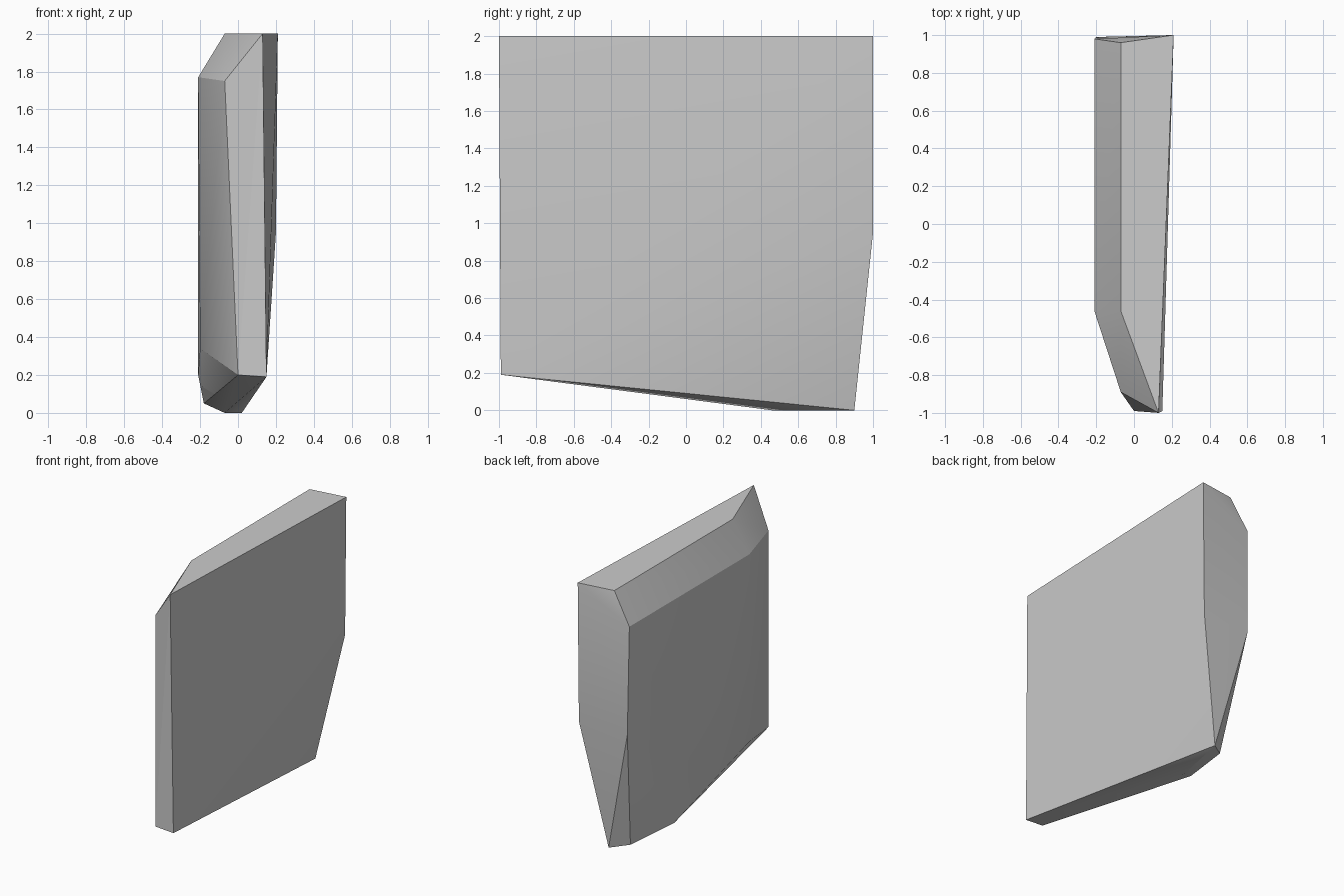
import bpy, bmesh, math

cube = bpy.data.objects.get("Cube")
if cube:
    bpy.data.objects.remove(cube, do_unlink=True)

# Plain grey stone
grey = bpy.data.materials.new("plain grey")
grey.use_nodes = True
colour = (0.6, 0.6, 0.6, 1)
grey.diffuse_color = colour
grey.node_tree.nodes["Principled BSDF"].inputs["Base Color"].default_value = colour

# Corner points of the faceted slab, grouped by region
top = [(0.13, -1, 2), (0.21, 1, 2), (-0.07, 0.96, 2), (-0.07, -0.46, 2)]
shoulder = [(-0.21, 0.98, 1.77), (-0.21, -0.46, 1.77), (-0.07, -0.89, 1.75)]
back = [(0.2, 1, 0.95), (-0.2, 0.99, 0.95)]
front_foot = [(0.15, -0.99, 0.19), (0, -0.99, 0.2)]
left_foot = [(-0.2, -0.48, 0.34), (-0.21, 0.1, 0.2), (-0.18, 0.4, 0.05)]
base = [(0.02, 0.9, 0), (-0.1, 0.81, 0.02), (-0.07, 0.46, 0)]

# Wrap the corners in a convex skin
bm = bmesh.new()
for p in top + shoulder + back + front_foot + left_foot + base:
    bm.verts.new(p)
bmesh.ops.convex_hull(bm, input=bm.verts)
loose = [v for v in bm.verts if not v.link_faces]
bmesh.ops.delete(bm, geom=loose, context='VERTS')
bmesh.ops.dissolve_limit(bm, angle_limit=math.radians(1),
                         verts=bm.verts, edges=bm.edges)
bmesh.ops.recalc_face_normals(bm, faces=bm.faces)

mesh = bpy.data.meshes.new("stone_slab")
bm.to_mesh(mesh)
bm.free()
mesh.materials.append(grey)
slab = bpy.data.objects.new("stone_slab", mesh)
bpy.context.collection.objects.link(slab)

# Soften the shallow creases, keep the hard edges
bpy.context.view_layer.objects.active = slab
slab.select_set(True)
bpy.ops.object.shade_smooth_by_angle(angle=math.radians(30))
